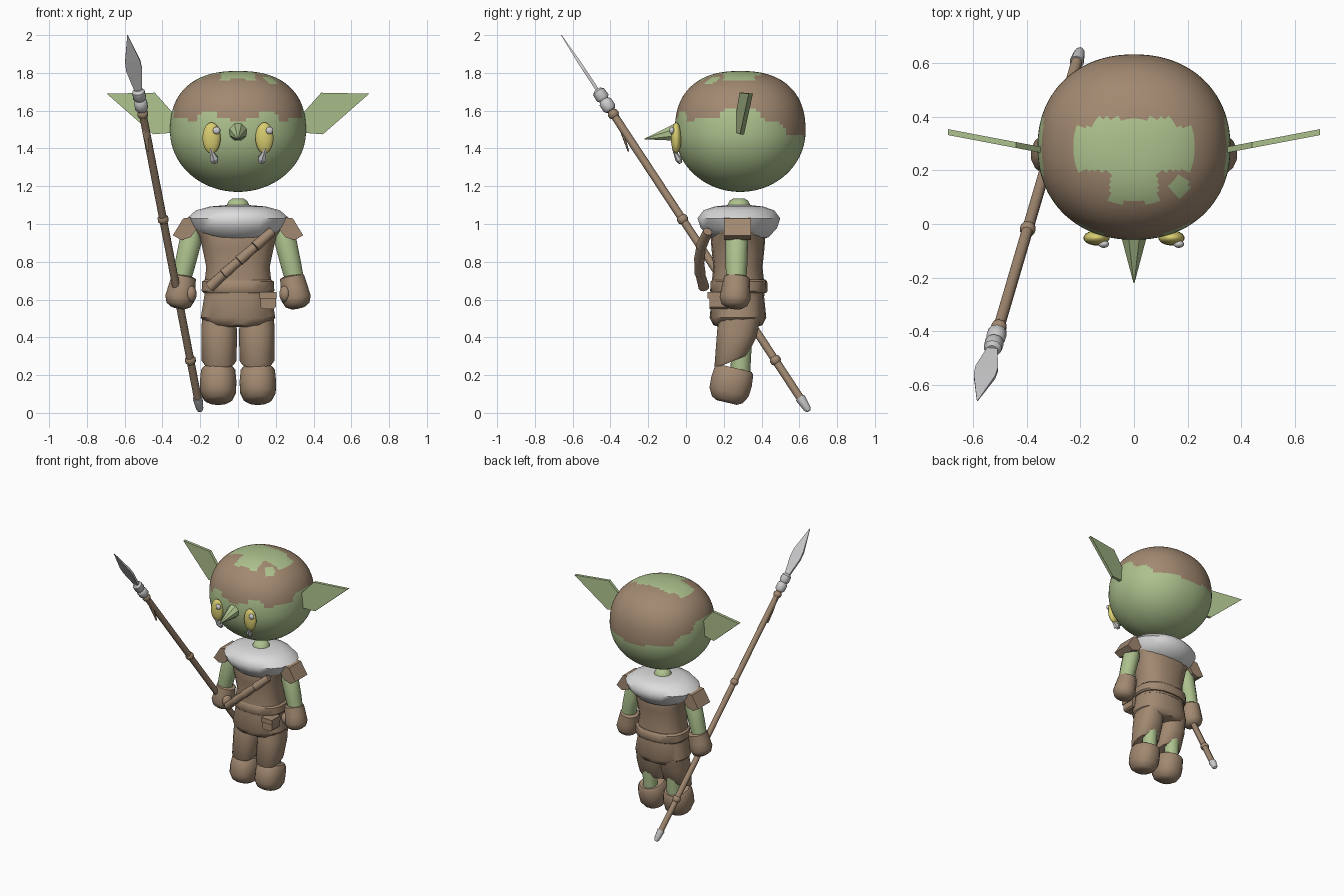
import bpy, bmesh
from math import sin, cos, pi, radians, degrees, atan2
from mathutils import Vector

cube = bpy.data.objects.get("Cube")
if cube:
    bpy.data.objects.remove(cube)


def material(name, r, g, b):
    m = bpy.data.materials.new(name)
    m.use_nodes = True
    m.diffuse_color = (r, g, b, 1)
    m.node_tree.nodes["Principled BSDF"].inputs["Base Color"].default_value = (r, g, b, 1)
    return m


GREEN = material("green skin", .42, .54, .27)
BROWN = material("brown leather", .36, .25, .165)
WHITE = material("white fur", .72, .72, .73)
YELLOW = material("yellow eye", .68, .60, .16)
STEEL = material("pale steel", .60, .60, .61)


def finish(name, bm, mat, angle=42):
    bmesh.ops.recalc_face_normals(bm, faces=bm.faces)
    me = bpy.data.meshes.new(name)
    bm.to_mesh(me)
    bm.free()
    me.materials.append(mat)
    ob = bpy.data.objects.new(name, me)
    bpy.context.collection.objects.link(ob)
    bpy.ops.object.select_all(action="DESELECT")
    ob.select_set(True)
    bpy.context.view_layer.objects.active = ob
    if angle:
        bpy.ops.object.shade_smooth_by_angle(angle=radians(angle))
    return ob


def spow(v, e):
    return (abs(v) ** e) * (1 if v >= 0 else -1)


def loft(name, mat, p0, p1, rings, n=14, power=2, angle=42):
    """Rings (t, rx, ry) swept from p0 to p1."""
    p0, p1 = Vector(p0), Vector(p1)
    axis = (p1 - p0).normalized()
    u = Vector((1, 0, 0))
    u = (u - axis * u.dot(axis)).normalized()
    v = axis.cross(u)
    bm = bmesh.new()
    loops = []
    for t, rx, ry in rings:
        c = p0.lerp(p1, t)
        angles = [2 * pi * (i + .5) / n for i in range(n)]
        loops.append([bm.verts.new(c + u * rx * spow(cos(a), 2 / power) + v * ry * spow(sin(a), 2 / power))
                      for a in angles])
    for a, b in zip(loops, loops[1:]):
        for i in range(n):
            j = (i + 1) % n
            bm.faces.new((a[i], a[j], b[j], b[i]))
    bm.faces.new(loops[0])
    bm.faces.new(loops[-1])
    return finish(name, bm, mat, angle)


def rod(name, mat, p0, p1, r0, r1, n=10):
    return loft(name, mat, p0, p1, [(0, r0, r0), (1, r1, r1)], n)


def ball(name, mat, c, rx, ry, rz):
    c = Vector(c)
    rings = [((1 - cos(pi * k / 10)) / 2, max(sin(pi * k / 10), .01) * rx, max(sin(pi * k / 10), .01) * ry)
             for k in range(11)]
    return loft(name, mat, c - Vector((0, 0, rz)), c + Vector((0, 0, rz)), rings, 16)


def prism(name, mat, pts, y0, y1, shear=0):
    """Outline in x and z, extruded along y; y shifts with distance from the middle."""
    bm = bmesh.new()
    a = [bm.verts.new((x, y0 + abs(x) * shear, z)) for x, z in pts]
    b = [bm.verts.new((x, y1 + abs(x) * shear, z)) for x, z in pts]
    bm.faces.new(a)
    bm.faces.new(b)
    for i in range(len(pts)):
        j = (i + 1) % len(pts)
        bm.faces.new((a[i], a[j], b[j], b[i]))
    return finish(name, bm, mat, 0)


# Head: rounded ball, hair painted by height and direction
HY, HZ = .287, 1.49
rings = []
for k in range(57):
    a = pi * k / 56
    z = -cos(a)
    p = 2.4 if z > 0 else 2
    r = max(1 - abs(z) ** p, 0) ** (1 / p)
    rings.append(((z + 1) / 2, max(r, .004) * .36, max(r, .004) * .346))
head = loft("head", GREEN, (0, HY, HZ - .32), (0, HY, HZ + .32), rings, 96, 2.15)
head.data.materials.append(BROWN)
HAIRLINE = [(0, 1.55), (16, 1.555), (22, 1.6), (32, 1.6), (40, 1.545), (56, 1.56), (70, 1.56),
            (76, 1.61), (104, 1.61), (112, 1.55), (125, 1.55), (134, 1.47), (181, 1.46)]


def hair(c):
    phi = degrees(atan2(abs(c.x), HY - c.y))
    for (a, za), (b, zb) in zip(HAIRLINE, HAIRLINE[1:]):
        if a <= phi <= b:
            limit = za + (zb - za) * (phi - a) / (b - a)
    if c.z > 1.65:
        wide = abs(c.x) < .22 and .2 < c.y < .365
        mid = abs(c.x) < .15 and .2 < c.y < .395
        tongue = abs(c.x) < .09 and .08 < c.y < .3
        spot = abs(c.x - .17) + abs(c.y - .14) < .045
        return not (wide or mid or tongue or spot)
    return c.z > limit


for f in head.data.polygons:
    f.material_index = int(hair(f.center))

# Face
loft("nose", GREEN, (0, -.03, 1.49), (0, -.22, 1.45), [(0, .05, .05), (.1, .05, .05), (1, .002, .002)], 8, angle=0)
for s, side in ((1, "left"), (-1, "right")):
    ball(side + "_eye", YELLOW, (s * .14, -.052, 1.455), .049, .028, .083)
    ball(side + "_eye_glint", STEEL, (s * .14 + .027, -.075, 1.495), .02, .014, .02)
    loft(side + "_tusk", STEEL, (s * .145, -.07, 1.40), (s * .12, -.03, 1.325),
         [(0, .004, .004), (.75, .025, .018), (1, .018, .012)], 6, angle=0)
    prism(side + "_ear", GREEN, [(s * x, z) for x, z in
          ((.32, 1.56), (.44, 1.695), (.695, 1.69), (.45, 1.475), (.32, 1.485))], .20, .222, .19)

# Neck, fur collar and tunic
loft("neck", GREEN, (0, .28, .95), (0, .28, 1.135), [(0, .06, .06), (.75, .066, .066), (.93, .05, .05), (1, .03, .03)])
loft("fur_collar", WHITE, (0, .28, .915), (0, .28, 1.10),
     [(0, .12, .11), (.08, .19, .16), (.35, .25, .205), (.62, .275, .222), (.85, .225, .19), (.96, .15, .13), (1, .06, .06)],
     20, angle=60)
loft("tunic", BROWN, (0, .275, .62), (0, .275, 1.02),
     [(0, .18, .14), (.2, .178, .138), (.38, .17, .13), (.62, .19, .14), (.78, .205, .145), (.9, .25, .13), (1, .22, .1)],
     18, 2.4)
loft("tunic_skirt", BROWN, (0, .275, .455), (0, .275, .65),
     [(0, .13, .10), (.05, .165, .13), (.25, .2, .15), (1, .175, .135)], 18, 2.4)
loft("belt", BROWN, (0, .28, .635), (0, .28, .705),
     [(0, .185, .145), (.15, .195, .152), (.85, .192, .15), (1, .18, .14)], 18, 2.4)
prism("belt_pouch", BROWN, [(.12, .56), (.13, .55), (.19, .55), (.2, .56), (.2, .63), (.12, .63)], .125, .22)
prism("pouch_flap", BROWN, [(.115, .605), (.205, .605), (.205, .64), (.115, .64)], .115, .22)

# Jointed sheath across the chest
path = [(-.15, .095, .665), (-.075, .075, .735), (.005, .07, .805), (.09, .08, .88), (.18, .115, .96)]
for i, (a, b) in enumerate(zip(path, path[1:])):
    rod("chest_sheath_%d" % (i + 1), BROWN, a, b, .029, .025)

# Limbs
for s, side in ((1, "left"), (-1, "right")):
    prism(side + "_shoulder_pad", BROWN, [(s * x, z) for x, z in
          ((.2, 1.0), (.245, 1.035), (.29, 1.03), (.345, .94), (.3, .915), (.25, .93))], .20, .345)
    loft(side + "_arm", GREEN, (s * .235, .27, .98), (s * .31, .265, .66),
         [(0, .04, .05), (.2, .06, .06), (.6, .056, .058), (1, .048, .05)])
    loft(side + "_glove", BROWN, (s * .285, .27, .725), (s * .318, .255, .555),
         [(0, .055, .055), (.04, .066, .068), (.4, .074, .076), (.7, .08, .082), (.9, .066, .068), (1, .035, .04)])
    ball(side + "_thumb", BROWN, (s * .25, .225, .63), .032, .04, .045)
    pants = loft(side + "_trouser", BROWN, (s * .1, .24, .265), (s * .1, .29, .53),
                 [(0, .085, .085), (.05, .094, .095), (.6, .096, .108), (1, .09, .11)], 16, 2.3)
    for vert in pants.data.vertices:
        if vert.co.z < .35:
            vert.co.z += (vert.co.y - .23) * .6
    rod(side + "_shin", GREEN, (s * .1, .285, .12), (s * .1, .295, .42), .05, .056)
    loft(side + "_boot", BROWN, (s * .105, .215, .055), (s * .105, .258, .238),
         [(0, .05, .055), (.08, .075, .085), (.3, .096, .108), (.6, .098, .112), (.92, .092, .106), (1, .08, .095)],
         16, 2.3)

# Spear
foot, tip = Vector((-.2, .65, .01)), Vector((-.585, -.66, 2.0))


def spear(name, mat, t0, t1, rings, n=10, power=2, angle=42):
    return loft(name, mat, foot.lerp(tip, t0), foot.lerp(tip, t1), rings, n, power, angle)


spear("spear_shaft", BROWN, .02, .82, [(0, .021, .021), (1, .021, .021)])
spear("spear_foot", STEEL, 0, .035, [(0, .012, .012), (.2, .02, .02), (1, .027, .027)])
for i, t in enumerate((.135, .51, .79)):
    spear("shaft_knot_%d" % (i + 1), BROWN, t - .008, t + .008,
          [(0, .021, .021), (.25, .029, .029), (.75, .029, .029), (1, .021, .021)])
spear("spear_socket", STEEL, .80, .855,
      [(0, .026, .026), (.1, .036, .036), (.4, .036, .036), (.5, .026, .026), (.6, .036, .036), (.9, .034, .034), (1, .02, .02)])
spear("spear_blade", STEEL, .845, 1,
      [(0, .022, .012), (.4, .06, .012), (.55, .057, .011), (1, .002, .002)], 4, 2, 0).data.update()
loft("spear_ribbon", BROWN, (-.505, -.37, 1.585), (-.475, -.305, 1.385),
     [(0, .02, .012), (.5, .018, .009), (1, .006, .004)], 6, angle=0)
